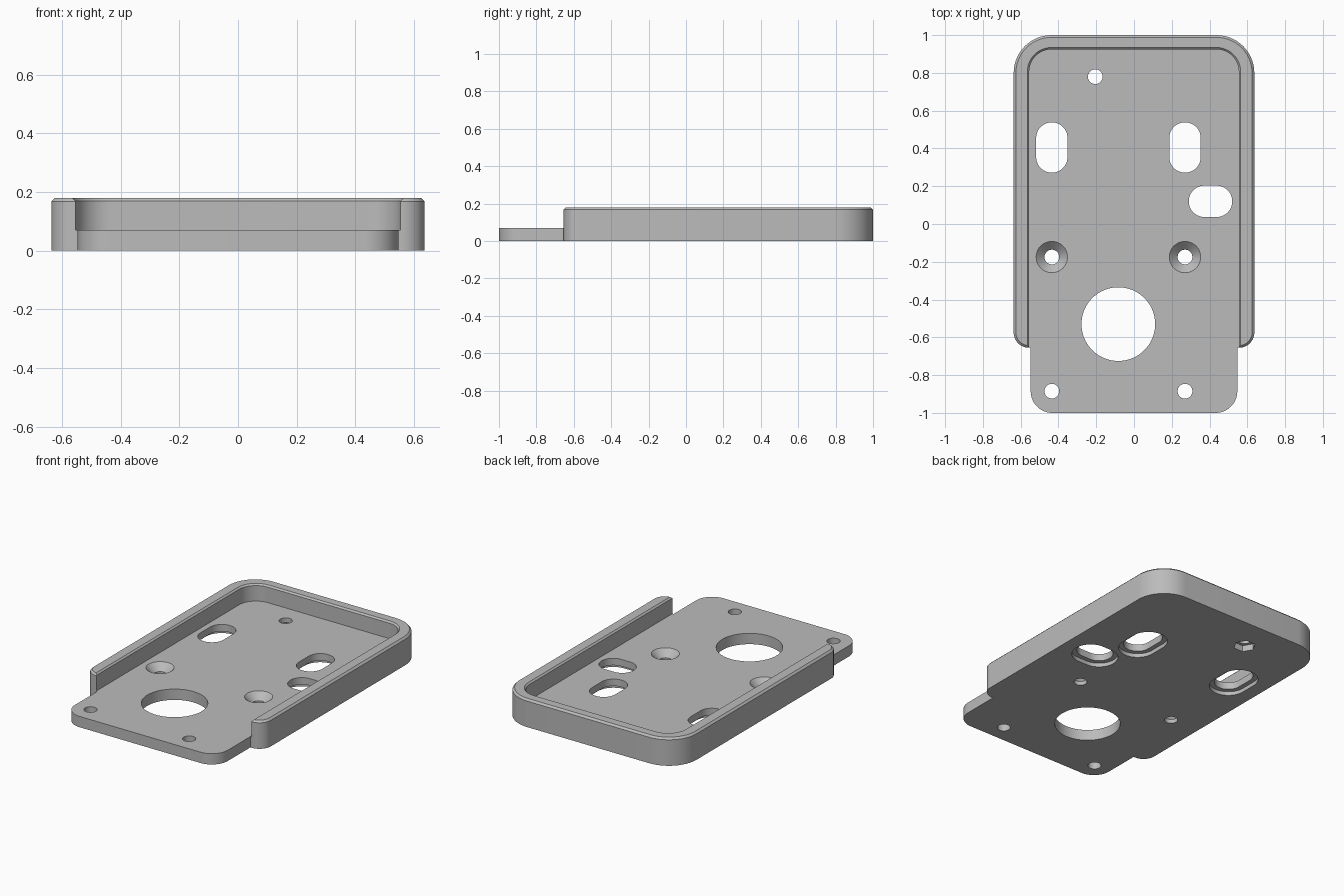
import bpy, bmesh, math

cube = bpy.data.objects.get("Cube")
if cube:
    bpy.data.objects.remove(cube, do_unlink=True)

FLOOR, TOP, CHAMFER = 0.07, 0.18, 0.012

grey = bpy.data.materials.new("plain grey")
grey.use_nodes = True
grey.diffuse_color = (0.5, 0.5, 0.5, 1)
grey.node_tree.nodes["Principled BSDF"].inputs["Base Color"].default_value = (0.5, 0.5, 0.5, 1)


def rounded(cx, cy, hx, hy, r_front, r_back=None, grow=0.0, steps=14):
    """Counter-clockwise rounded rectangle, optionally offset outwards."""
    r_back = r_front if r_back is None else r_back
    points = []
    corners = [(1, 1, r_back), (-1, 1, r_back), (-1, -1, r_front), (1, -1, r_front)]
    for quarter, (sx, sy, r) in enumerate(corners):
        for i in range(steps + 1):
            a = math.pi / 2 * (quarter + i / steps)
            points.append((cx + sx * (hx - r) + (r + grow) * math.cos(a),
                           cy + sy * (hy - r) + (r + grow) * math.sin(a)))
    return points


def circle(cx, cy, r, sides=48):
    return [(cx + r * math.cos(math.tau * i / sides),
             cy + r * math.sin(math.tau * i / sides)) for i in range(sides)]


def loft(name, layers):
    """Closed solid through stacked (z, outline) layers."""
    bm = bmesh.new()
    rings = [[bm.verts.new((x, y, z)) for x, y in outline] for z, outline in layers]
    for low, high in zip(rings, rings[1:]):
        for i in range(len(low)):
            j = (i + 1) % len(low)
            bm.faces.new((low[i], low[j], high[j], high[i]))
    bm.faces.new(rings[0][::-1])
    bm.faces.new(rings[-1])
    mesh = bpy.data.meshes.new(name)
    bm.to_mesh(mesh)
    bm.free()
    mesh.materials.append(grey)
    obj = bpy.data.objects.new(name, mesh)
    bpy.context.collection.objects.link(obj)
    return obj


def combine(target, tool, operation):
    mod = target.modifiers.new("combine", "BOOLEAN")
    mod.operation, mod.object, mod.solver = operation, tool, "EXACT"
    bpy.context.view_layer.objects.active = target
    bpy.ops.object.modifier_apply(modifier=mod.name)
    bpy.data.objects.remove(tool, do_unlink=True)


# Outer tray block with a chamfered top edge
def tray(grow=0.0):
    return rounded(0, 0.1725, 0.637, 0.8275, 0.08, 0.2, grow)


body = loft("mounting_tray", [(0, tray()), (TOP - CHAMFER, tray()), (TOP, tray(-CHAMFER))])

# Projecting front plate
tongue = rounded(0, -0.4, 0.547, 0.6, 0.115)
combine(body, loft("front_plate", [(0, tongue), (0.1, tongue)]), "UNION")


# Open-fronted pocket with a chamfered lip
def pocket(grow=0.0):
    return rounded(0, -0.2875, 0.555, 1.2125, 0.12, 0.12, grow)


lip = pocket(0.01)
combine(body, loft("pocket_cutter", [(FLOOR, pocket()), (TOP - 0.01, pocket()),
                                     (TOP, lip), (0.3, lip)]), "DIFFERENCE")

cutters = []

# Slots, each with a shallow wider recess underneath
for cx, cy, hx, hy in [(-0.435, 0.405, 0.083, 0.133), (0.27, 0.405, 0.083, 0.133),
                       (0.405, 0.12, 0.115, 0.083)]:
    r = min(hx, hy) - 0.0005
    slot = rounded(cx, cy, hx, hy, r)
    wide = rounded(cx, cy, hx, hy, r, grow=0.03)
    cutters.append(loft("slot_cutter", [(-0.1, wide), (0.025, wide), (0.025, slot), (0.3, slot)]))

# Plain round holes
for cx, cy, r in [(-0.083, -0.53, 0.195), (-0.205, 0.78, 0.039),
                  (-0.435, -0.885, 0.039), (0.27, -0.885, 0.039)]:
    hole = circle(cx, cy, r, 96 if r > 0.1 else 48)
    cutters.append(loft("hole_cutter", [(-0.1, hole), (0.3, hole)]))

# Countersunk screw holes
for cx in (-0.435, 0.27):
    hole, cone = circle(cx, -0.175, 0.039), circle(cx, -0.175, 0.113)
    cutters.append(loft("countersink_cutter", [(-0.1, hole), (0.026, hole), (0.1, cone)]))

# Hexagonal nut pocket under the back hole
nut = circle(-0.205, 0.78, 0.066, 6)
cutters.append(loft("nut_cutter", [(-0.1, nut), (0.04, nut)]))

for cutter in cutters:
    combine(body, cutter, "DIFFERENCE")

# Smooth the rounded corners, keep the edges crisp
bpy.ops.object.select_all(action="DESELECT")
body.select_set(True)
bpy.context.view_layer.objects.active = body
bpy.ops.object.shade_smooth_by_angle(angle=math.radians(30))
